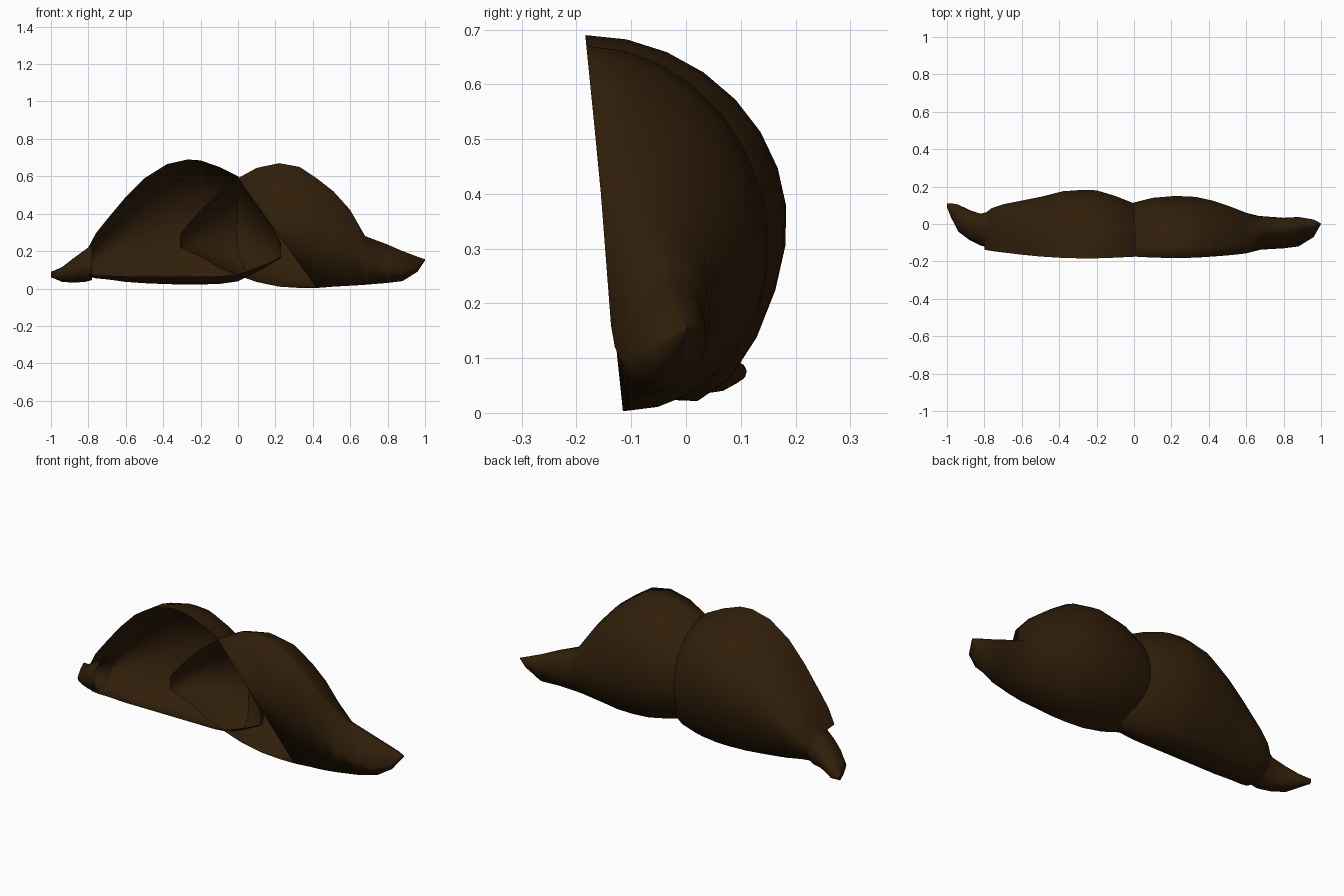
import bpy, bmesh
from math import sin, cos, pi, radians

if "Cube" in bpy.data.objects:
    bpy.data.objects.remove(bpy.data.objects["Cube"])

brown = bpy.data.materials.new("dark_brown_hair")
brown.diffuse_color = (0.03, 0.013, 0.003, 1)
brown.use_nodes = True
brown.node_tree.nodes["Principled BSDF"].inputs["Base Color"].default_value = brown.diffuse_color


def finish(name, rows, closed=False, cap_start=False, cap_end=False, front=None, angle=60):
    """Skin rows of points into a smooth mesh; front = {row index: front ridge point}."""
    bm = bmesh.new()
    grid = [[bm.verts.new(p) for p in row] for row in rows]
    n = len(rows[0])
    for a, b in zip(grid, grid[1:]):
        for i in range(n if closed else n - 1):
            j = (i + 1) % n
            bm.faces.new((a[i], a[j], b[j], b[i]))
    if cap_start:
        bm.faces.new(grid[0])
    if cap_end:
        bm.faces.new(grid[-1])
    if front:
        # close the front from the first ridge row outwards, with a slanted fan before it
        mid = {i: bm.verts.new(p) for i, p in front.items()}
        k = min(mid)
        for i in range(k, max(mid)):
            a, b = grid[i], grid[i + 1]
            bm.faces.new((a[0], b[0], mid[i + 1], mid[i]))
            bm.faces.new((mid[i], mid[i + 1], b[-1], a[-1]))
        for i in range(4, k):
            bm.faces.new((grid[i][0], grid[i + 1][0], mid[k]))
        bm.faces.new((grid[4][0], mid[k], grid[k][-1]))
    bmesh.ops.recalc_face_normals(bm, faces=bm.faces)
    # make the bulging back side face outwards
    if max(bm.verts, key=lambda v: v.co.y).link_faces[0].normal.y < 0:
        bmesh.ops.reverse_faces(bm, faces=bm.faces)
    me = bpy.data.meshes.new(name)
    bm.to_mesh(me)
    bm.free()
    me.materials.append(brown)
    ob = bpy.data.objects.new(name, me)
    bpy.context.collection.objects.link(ob)
    bpy.context.view_layer.objects.active = ob
    ob.select_set(True)
    bpy.ops.object.shade_smooth_by_angle(angle=radians(angle))
    ob.select_set(False)


def shell(stations, sag=0.0, seg=14):
    """Half shell rows: x, rim bottom z, rim top z, back y, rim y offsets."""
    rows = []
    for x, zb, zt, yb, *off in stations:
        ob, ot = off or (0, 0)
        y0 = -0.115 - 0.1 * zb + ob
        y1 = -0.115 - 0.1 * zt + ot
        ym, zm, h = (y0 + y1) / 2, (zb + zt) / 2, (zt - zb) / 2
        row = []
        for i in range(seg + 1):
            t = pi * i / seg
            c, s = cos(t), sin(t)
            z = zm + h * c
            if c < 0:
                z += sag * h * s * c ** 3
            row.append((x, ym + (y1 - y0) / 2 * c + (yb - ym) * s, z))
        rows.append(row)
    return rows


# right half with its pointed, closed tip
right = shell([
    (-0.31, .22, .29, -.11), (-0.27, .20, .34, -.04), (-0.2, .17, .42, .02),
    (-0.1, .11, .51, .08), (0, .07, .59, .115), (.1, .035, .645, .14),
    (.22, .01, .67, .15), (.33, .003, .65, .145), (.42, .003, .59, .125),
    (.51, .01, .52, .095), (.6, .015, .42, .06),
    (.68, .02, .28, .04, .01, .083), (.8, .03, .235, .03, .03, .1),
    (.88, .04, .2, .035, .06, .115), (.96, .09, .17, .02, .075, .125),
    (1.0, .15, .156, .003, .13, .131)])
ridge = {i: (right[i][0][0], y, z) for i, y, z in [
    (8, -.142, .27), (9, -.14, .25), (10, -.138, .22), (11, -.137, .16),
    (12, -.13, .12), (13, -.12, .1), (14, -.07, .115), (15, 0, .153)]}
finish("right_moustache_half", right, cap_start=True, front=ridge, angle=120)

# left half, slightly larger, open at the front
finish("left_moustache_half", shell([
    (.23, .17, .24, -.11), (.19, .15, .32, -.04), (.12, .12, .43, .04),
    (0, .075, .60, .11), (-.1, .065, .65, .15), (-.2, .065, .685, .18),
    (-.27, .065, .69, .183), (-.38, .065, .665, .175), (-.5, .065, .59, .145),
    (-.6, .065, .49, .125), (-.7, .07, .37, .105), (-.76, .07, .295, .085),
    (-.8, .075, .22, .055)], sag=0.75), cap_start=True)

# left tip, swept backwards: x, y, z, y radius, z radius
tip = []
for x, y, z, ry, rz in [(-.78, -.03, .14, .095, .095), (-.82, -.03, .12, .085, .085),
                        (-.88, -.005, .097, .08, .065), (-.94, .032, .075, .072, .04),
                        (-.98, .075, .075, .036, .022), (-1.0, .1, .075, .01, .015)]:
    tip.append([(x, y + ry * cos(2 * pi * i / 12), z + rz * sin(2 * pi * i / 12))
                for i in range(12)])
finish("left_tip", tip, closed=True, cap_end=True)
